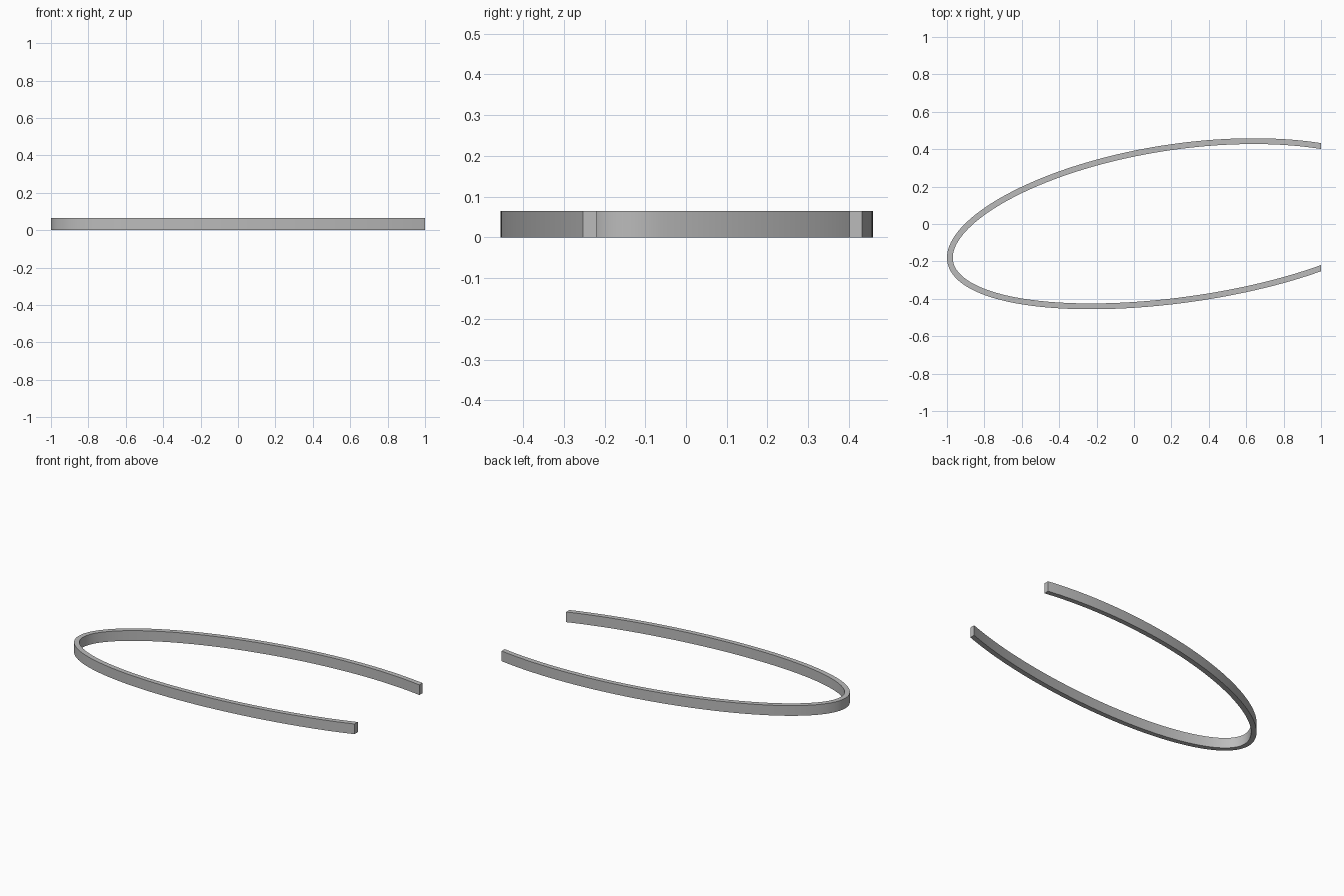
import bpy, bmesh
from math import sin, cos, pi
from mathutils import Vector

cube = bpy.data.objects.get("Cube")
if cube:
    bpy.data.objects.remove(cube, do_unlink=True)

HEIGHT, THICK, STEPS = 0.065, 0.031, 120
HALF_LENGTH, HALF_WIDTH, START = 1.249, 0.4286, 0.85


def outline(t):
    """Slanted oval with a slightly bent centre line."""
    x = HALF_LENGTH * (1 + cos(t)) - 1
    middle = -0.028 + 0.135 * x - 0.017 * x * x
    return Vector((x, middle + HALF_WIDTH * sin(t), 0))


# Curved strip: rectangular section swept along the outline
bm = bmesh.new()
rings = []
for i in range(STEPS + 1):
    t = START + (2 * pi - 2 * START) * i / STEPS
    outer = outline(t)
    tangent = (outline(t + 0.001) - outline(t - 0.001)).normalized()
    inner = outer + THICK * Vector((-tangent.y, tangent.x, 0))
    up = Vector((0, 0, HEIGHT))
    rings.append([bm.verts.new(p) for p in (outer, inner, inner + up, outer + up)])
for a, b in zip(rings, rings[1:]):
    for k in range(4):
        n = (k + 1) % 4
        bm.faces.new((a[k], a[n], b[n], b[k]))

# Trim both ends square and cap them
bmesh.ops.bisect_plane(bm, geom=bm.verts[:] + bm.edges[:] + bm.faces[:],
                       plane_co=(1, 0, 0), plane_no=(1, 0, 0), clear_outer=True)
bmesh.ops.holes_fill(bm, edges=[e for e in bm.edges if e.is_boundary], sides=0)
bmesh.ops.recalc_face_normals(bm, faces=bm.faces)

mesh = bpy.data.meshes.new("curved_band")
bm.to_mesh(mesh)
bm.free()
band = bpy.data.objects.new("curved_band", mesh)
bpy.context.collection.objects.link(band)

# Plain grey finish
grey = bpy.data.materials.new("grey")
grey.use_nodes = True
colour = (0.5, 0.5, 0.5, 1)
grey.diffuse_color = colour
grey.node_tree.nodes["Principled BSDF"].inputs["Base Color"].default_value = colour
mesh.materials.append(grey)

bpy.context.view_layer.objects.active = band
band.select_set(True)
bpy.ops.object.shade_smooth_by_angle()
